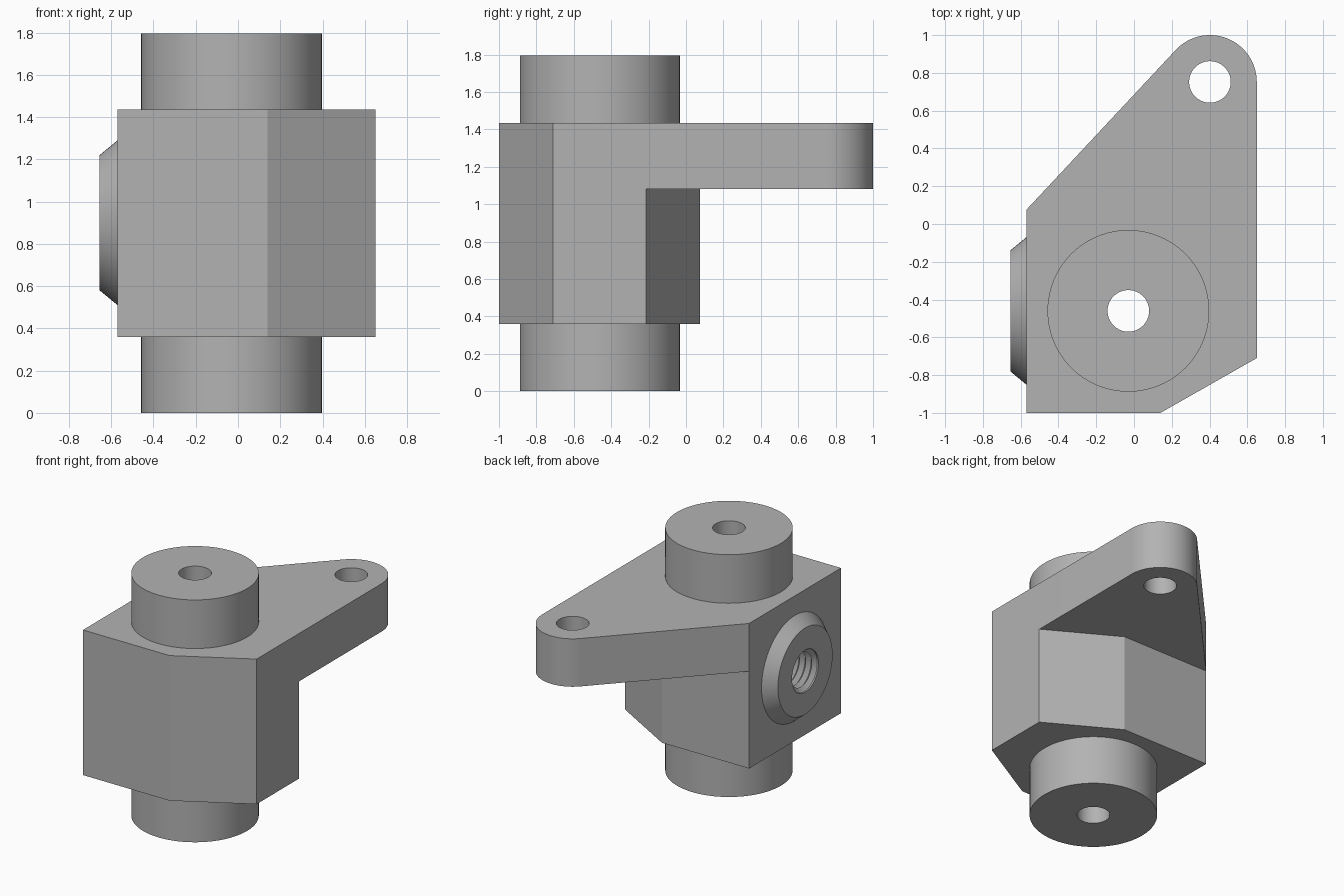
import bpy, bmesh, math
from mathutils import Matrix, Vector

old = bpy.data.objects.get("Cube")
if old:
    bpy.data.objects.remove(old, do_unlink=True)

grey = bpy.data.materials.new("plain grey")
grey.use_nodes = True
COLOUR = (0.45, 0.45, 0.45, 1)
grey.diffuse_color = COLOUR
grey.node_tree.nodes["Principled BSDF"].inputs["Base Color"].default_value = COLOUR


def to_object(name, bm):
    bmesh.ops.recalc_face_normals(bm, faces=bm.faces)
    mesh = bpy.data.meshes.new(name)
    bm.to_mesh(mesh)
    bm.free()
    mesh.materials.append(grey)
    ob = bpy.data.objects.new(name, mesh)
    bpy.context.collection.objects.link(ob)
    return ob


def prism(name, outline, z0, z1):
    """Extrude a plan outline between two heights."""
    bm = bmesh.new()
    face = bm.faces.new([bm.verts.new((x, y, z0)) for x, y in outline])
    top = bmesh.ops.extrude_face_region(bm, geom=[face])["geom"]
    bmesh.ops.translate(bm, vec=(0, 0, z1 - z0),
                        verts=[v for v in top if isinstance(v, bmesh.types.BMVert)])
    return to_object(name, bm)


def lathe(name, profile, origin, along_x=False, sides=96):
    """Closed turned solid from (radius, distance) pairs, about z or x."""
    bm = bmesh.new()
    rings = [[bm.verts.new((r * math.cos(a), r * math.sin(a), d))
              for a in (math.tau * i / sides for i in range(sides))]
             for r, d in profile]
    for lo, hi in zip(rings, rings[1:]):
        for i in range(sides):
            j = (i + 1) % sides
            bm.faces.new((lo[i], lo[j], hi[j], hi[i]))
    bm.faces.new(rings[0])
    bm.faces.new(rings[-1])
    turn = Matrix.Rotation(math.pi / 2, 4, "Y") if along_x else Matrix()
    bm.transform(Matrix.Translation(origin) @ turn)
    return to_object(name, bm)


def combine(target, tool, operation):
    mod = target.modifiers.new(tool.name, "BOOLEAN")
    mod.operation, mod.object, mod.solver = operation, tool, "EXACT"
    bpy.context.view_layer.update()
    graph = bpy.context.evaluated_depsgraph_get()
    mesh = bpy.data.meshes.new_from_object(target.evaluated_get(graph))
    target.modifiers.clear()
    target.data = mesh
    bpy.data.objects.remove(tool, do_unlink=True)


LEFT, RIGHT, BACK = -0.57, 0.65, 0.075
BOTTOM, TOP, ARM_BOTTOM, HEIGHT = 0.36, 1.435, 1.08, 1.795
BORE = Vector((-0.03, -0.46, 0))
EYE, EYE_R = Vector((0.402, 0.752, 0)), 0.248
HOLE_R = 0.11
front = [(LEFT, -1), (0.14, -1), (RIGHT, -0.71)]

# Chamfered main block
body = prism("bracket_body", front + [(RIGHT, -0.215), (0.145, BACK), (LEFT, BACK)],
             BOTTOM, TOP)

# Arm with rounded eye; its sloping side is tangent to the eye
corner = Vector((LEFT, BACK, 0))
to_corner = corner - EYE
end = math.atan2(to_corner.y, to_corner.x) % math.tau - math.acos(EYE_R / to_corner.length)
steps = 40
arc = [(EYE.x + EYE_R * math.cos(end * i / steps),
        EYE.y + EYE_R * math.sin(end * i / steps)) for i in range(steps + 1)]
arm = prism("arm", front + arc + [(LEFT, BACK)], ARM_BOTTOM, TOP)
combine(body, arm, "UNION")

# Vertical spigot, above and below the block
combine(body, lathe("spigot", [(0.428, 0), (0.428, HEIGHT)], BORE), "UNION")

# Tapered side port
port_at = Vector((0, BORE.y, 0.9))
combine(body, lathe("port", [(0.32, -0.655), (0.39, LEFT), (0.39, LEFT + 0.1)],
                    port_at, True), "UNION")

# Through holes
for name, at in (("bore", BORE), ("eye_hole", EYE)):
    combine(body, lathe(name, [(HOLE_R, -0.1), (HOLE_R, HEIGHT + 0.1)], at, sides=64),
            "DIFFERENCE")

# Threaded port hole, running into the bore
pitch, turns = 0.05, 10
thread = [(0.155, -0.7)]
for i in range(turns):
    d = -0.645 + i * pitch
    thread += [(0.155, d), (0.125, d + pitch / 2)]
thread.append((0.1, BORE.x - 0.05))
combine(body, lathe("port_hole", thread, port_at, True, 64), "DIFFERENCE")

# Smooth the round faces, keep crisp edges
bpy.ops.object.select_all(action="DESELECT")
body.select_set(True)
bpy.context.view_layer.objects.active = body
bpy.ops.object.shade_smooth_by_angle(angle=math.radians(25))
